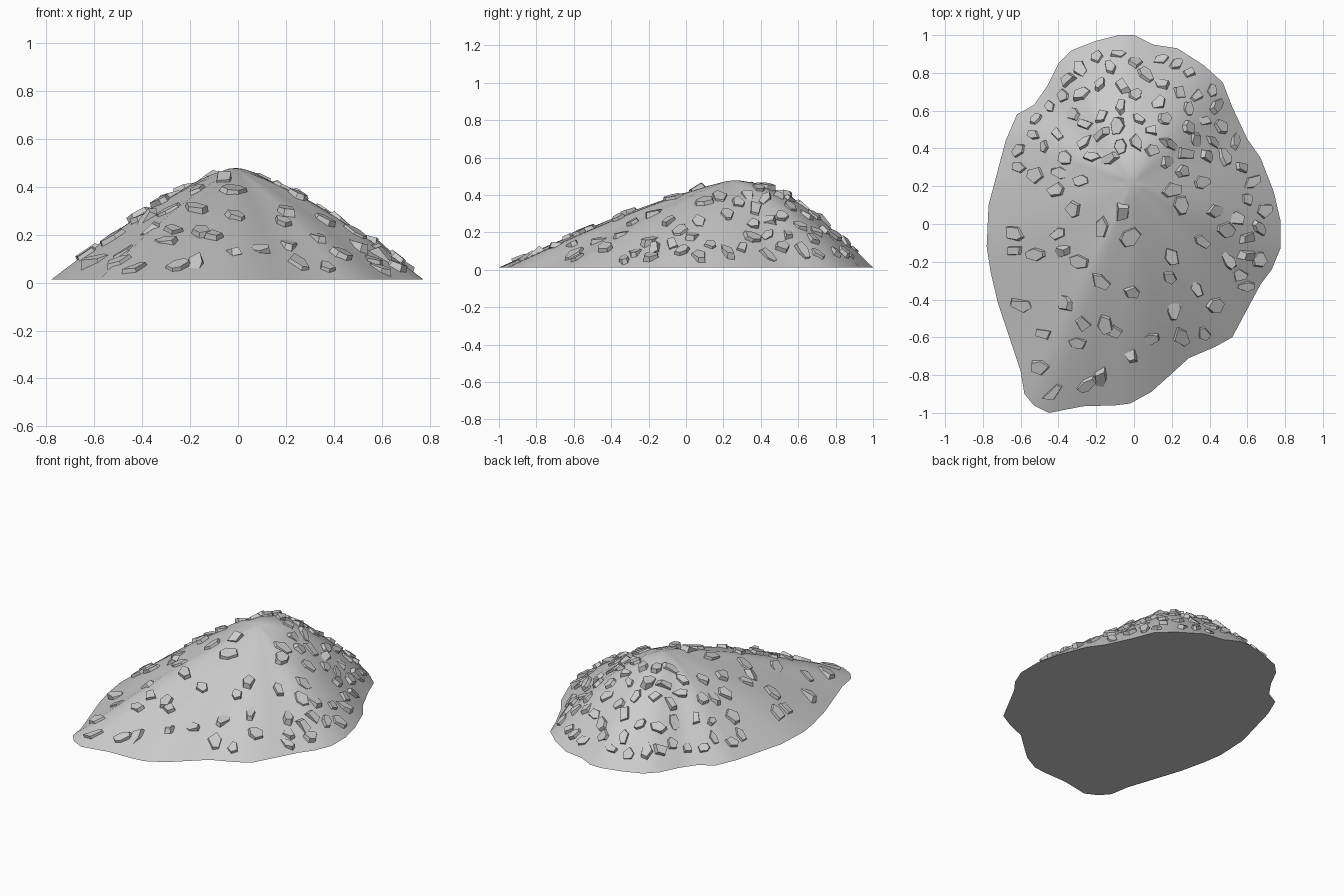
import bpy, bmesh, math, random
from mathutils import Vector, Matrix
from mathutils.bvhtree import BVHTree

if "Cube" in bpy.data.objects:
    bpy.data.objects.remove(bpy.data.objects["Cube"])

random.seed(7)
PEAK = Vector((-0.01, 0.22))
BASE, TOP = 0.012, 0.475

# Footprint of the mound, seen from above
OUTLINE = [(-.08, 1), (0, 1), (.1, .95), (.23, .93), (.37, .84), (.47, .75), (.52, .62), (.6, .45),
           (.67, .35), (.74, .17), (.775, .02), (.775, -.13), (.73, -.24), (.67, -.32), (.6, -.45),
           (.52, -.6), (.43, -.65), (.29, -.71), (.18, -.81), (.09, -.89), (-.02, -.95), (-.1, -.96),
           (-.27, -.965), (-.45, -1), (-.53, -.96), (-.58, -.9), (-.6, -.78), (-.66, -.6), (-.72, -.42),
           (-.76, -.25), (-.78, -.12), (-.77, .1), (-.73, .25), (-.68, .44), (-.62, .58), (-.53, .63),
           (-.46, .73), (-.4, .85), (-.33, .92), (-.2, .97)]
# Widely spaced stones on the front and sides
STONES = [(-.63, -.05), (-.63, -.14), (-.52, -.16), (-.4, -.05), (-.39, -.15), (-.29, -.2), (-.17, -.02),
          (-.02, -.07), (-.18, -.3), (-.01, -.36), (-.59, -.43), (-.37, -.42), (-.27, -.53), (-.15, -.53),
          (-.48, -.58), (-.3, -.63), (-.1, -.57), (-.02, -.69), (.09, -.61), (.21, -.45), (.33, -.34),
          (.43, -.43), (.25, -.6), (.37, -.58), (.19, -.28), (.2, -.17), (-.5, -.76), (-.43, -.89),
          (-.25, -.85), (-.18, -.82), (.36, -.09), (.49, -.03), (.5, -.19), (.59, -.33), (.56, -.27),
          (.6, -.17), (.66, -.19), (.6, -.08), (.66, -.02), (.54, .03), (.69, .07), (.6, .13),
          (.62, .22), (.57, .3), (.43, .07), (.25, .1), (.2, .18), (.36, .22), (.26, .28), (.18, .33),
          (-.06, .06), (-.32, .08), (-.28, .23), (-.39, .27), (-.61, .3), (-.52, .26), (-.41, .18)]


def finish(bm, name):
    bmesh.ops.recalc_face_normals(bm, faces=bm.faces)
    mesh = bpy.data.meshes.new(name)
    bm.to_mesh(mesh)
    ob = bpy.data.objects.new(name, mesh)
    bpy.context.collection.objects.link(ob)
    return ob


def height(t, direction):
    # Rounded top; fuller slope at the back, straighter one at the front
    s = direction.y
    bulge = 0.056 + (0.054 * s if s > 0 else 0.026 * s)
    return TOP + (BASE - TOP) * t + bulge * math.sin(math.pi * t ** 0.85)


# Mound: rings shrinking from the footprint to the peak
bm = bmesh.new()
rings = []
for t in (1, .9, .78, .65, .52, .4, .28, .17, .08):
    ring = []
    for p in OUTLINE:
        d = Vector(p) - PEAK
        q = PEAK + d * t
        ring.append(bm.verts.new((q.x, q.y, height(t, d.normalized()))))
    rings.append(ring)
n = len(OUTLINE)
for a, b in zip(rings, rings[1:]):
    for i in range(n):
        j = (i + 1) % n
        bm.faces.new((a[i], a[j], b[j], b[i]))
tip = bm.verts.new((PEAK.x, PEAK.y, TOP))
for i in range(n):
    bm.faces.new((rings[-1][i], rings[-1][(i + 1) % n], tip))
bm.faces.new(rings[0])
bm.normal_update()
tree = BVHTree.FromBMesh(bm)
mound = finish(bm, "mound")
bm.free()
bpy.context.view_layer.objects.active = mound
mound.select_set(True)
bpy.ops.object.shade_smooth_by_angle(angle=math.radians(35))


def surface(x, y):
    hit, normal, _, _ = tree.ray_cast(Vector((x, y, 2)), Vector((0, 0, -1)))
    if hit and normal.z < 0:
        normal = -normal
    return hit, normal


# Densely scattered stones on the back slope
spots = list(STONES)
for _ in range(8000):
    x, y = random.uniform(-.7, .65), random.uniform(.34, .93)
    inside = all(surface(x + .07 * math.cos(k), y + .07 * math.sin(k))[0] for k in range(6))
    if not inside or (Vector((x, y)) - PEAK).length < .17:
        continue
    if all(math.hypot(x - a, y - b) > .082 for a, b in spots):
        spots.append((x, y))
    if len(spots) >= 145:
        break


def stone(bm, x, y):
    # Chipped prism half buried in the slope, long side roughly downhill
    hit, nrm = surface(x, y)
    down = Vector((nrm.x, nrm.y, 0)).normalized()
    u = (down - nrm * down.dot(nrm)).normalized()
    frame = Matrix((u, nrm.cross(u), nrm)).transposed()
    turn = Matrix.Rotation(random.gauss(0, .55), 3, 'Z') @ Matrix.Rotation(random.gauss(0, .18), 3, 'Y')
    size = 1.0 if y > .35 else 1.12
    L, W = size * random.uniform(.038, .062), size * random.uniform(.024, .038)
    H = random.uniform(.009, .022)
    sides = random.choice((4, 5, 5, 6))
    low, high = [], []
    for k in range(sides):
        a = (k + .5 + random.uniform(-.25, .25)) * math.tau / sides
        for ring, z, s in ((low, -.022, 1.1), (high, H, random.uniform(.75, 1))):
            p = Vector((L * s * math.cos(a), W * s * math.sin(a) * 1.1, z + .004 * math.cos(a)))
            ring.append(bm.verts.new(hit + frame @ (turn @ p)))
    bm.faces.new(low[::-1])
    bm.faces.new(high)
    for k in range(sides):
        j = (k + 1) % sides
        bm.faces.new((low[k], low[j], high[j], high[k]))


bm = bmesh.new()
for x, y in spots:
    stone(bm, x, y)
for v in bm.verts:
    v.co.z = max(v.co.z, 0)
finish(bm, "stones")
bm.free()
